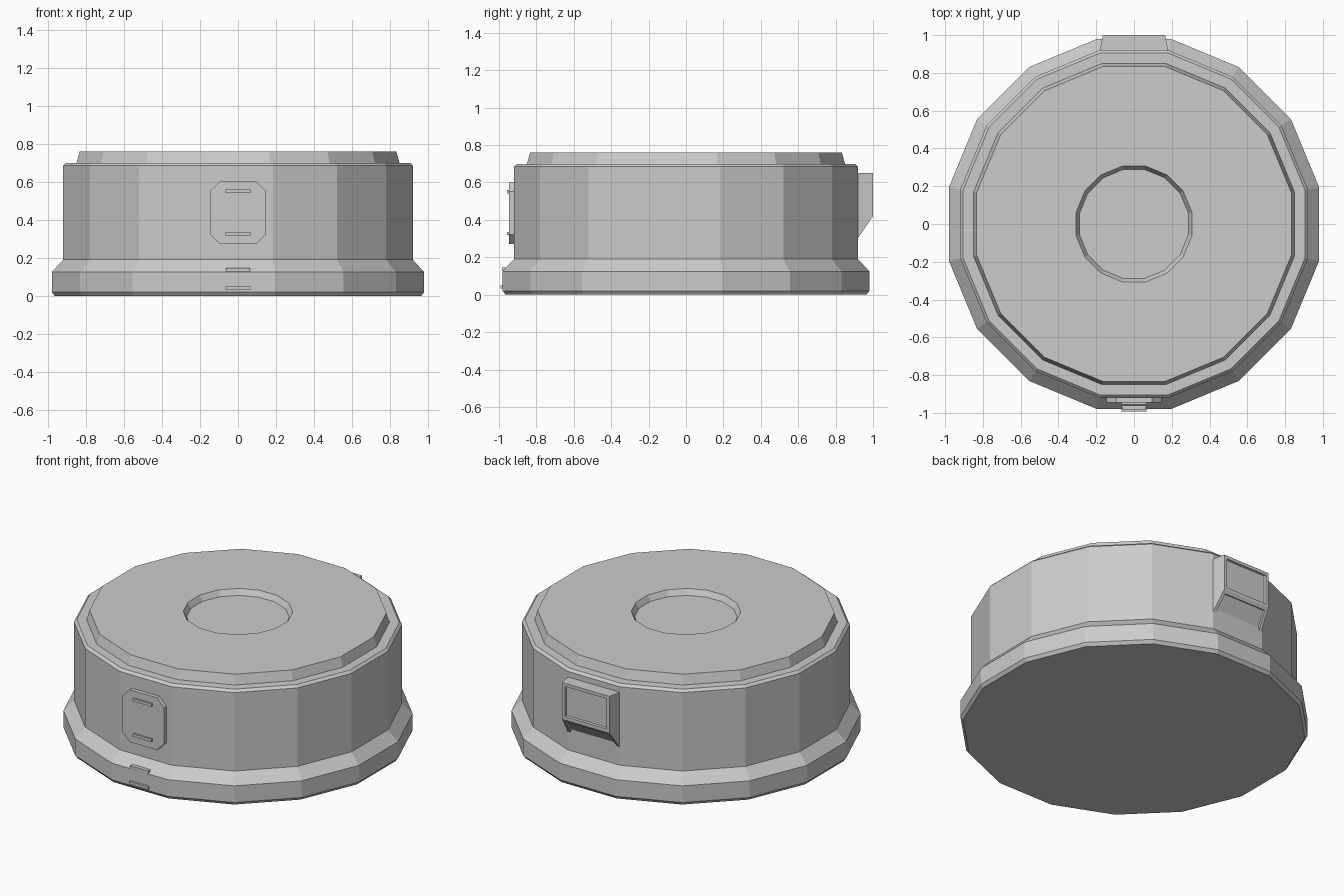
import bpy, bmesh, math

if "Cube" in bpy.data.objects:
    bpy.data.objects.remove(bpy.data.objects["Cube"], do_unlink=True)

SIDES = 16
GREY = (0.6, 0.6, 0.6, 1)
mat = bpy.data.materials.new("light grey")
mat.use_nodes = True
mat.diffuse_color = GREY
mat.node_tree.nodes["Principled BSDF"].inputs["Base Color"].default_value = GREY


def finish(name, bm):
    bmesh.ops.recalc_face_normals(bm, faces=bm.faces)
    mesh = bpy.data.meshes.new(name)
    bm.to_mesh(mesh)
    bm.free()
    mesh.materials.append(mat)
    obj = bpy.data.objects.new(name, mesh)
    bpy.context.collection.objects.link(obj)
    return obj


def ring(bm, apothem, z):
    r = apothem / math.cos(math.pi / SIDES)
    angles = [(i + 0.5) * math.tau / SIDES for i in range(SIDES)]
    return [bm.verts.new((r * math.cos(a), r * math.sin(a), z)) for a in angles]


def box(name, x, y0, y1, z0, z1):
    bm = bmesh.new()
    bmesh.ops.create_cube(bm, size=1)
    for v in bm.verts:
        v.co = (v.co.x * 2 * x, y0 if v.co.y < 0 else y1, z0 if v.co.z < 0 else z1)
    return finish(name, bm)


# Drum body: flared foot, straight wall, stepped lid and shallow round recess
profile = [(0.965, 0), (0.98, 0.02), (0.98, 0.125), (0.92, 0.19), (0.92, 0.685),
           (0.905, 0.7), (0.85, 0.7), (0.833, 0.76), (0.307, 0.76), (0.288, 0.725)]
bm = bmesh.new()
rings = [ring(bm, a, z) for a, z in profile]
for low, high in zip(rings, rings[1:]):
    for i in range(SIDES):
        j = (i + 1) % SIDES
        bm.faces.new((low[i], low[j], high[j], high[i]))
bm.faces.new(rings[0])
bm.faces.new(rings[-1])
finish("drum_body", bm)

# Front hatch plate with clipped corners
bm = bmesh.new()
w, h, c, mid = 0.145, 0.165, 0.05, 0.437
outline = [(w, h - c), (w - c, h), (c - w, h), (-w, h - c),
           (-w, c - h), (c - w, -h), (w - c, -h), (w, c - h)]
plate = bm.faces.new([bm.verts.new((x, -0.91, mid + z)) for x, z in outline])
out = bmesh.ops.extrude_face_region(bm, geom=[plate])
bmesh.ops.translate(bm, vec=(0, -0.035, 0),
                    verts=[g for g in out["geom"] if isinstance(g, bmesh.types.BMVert)])
bmesh.ops.delete(bm, geom=[plate], context="FACES_ONLY") if plate.is_valid else None
finish("front_hatch", bm)

# Small bars on the hatch and on the foot below it
box("hatch_upper_bar", 0.066, -0.956, -0.93, 0.541, 0.559)
box("hatch_lower_bar", 0.066, -0.956, -0.93, 0.318, 0.336)
box("foot_upper_bar", 0.063, -0.985, -0.94, 0.128, 0.146)
box("foot_lower_bar", 0.066, -0.993, -0.96, 0.032, 0.05)

# Rear port housing: tapered sides, upright face and sloped face, both with inset panels
bm = bmesh.new()
section = [(0.185, 0.9, 0.65), (0.165, 1.0, 0.65), (0.165, 1.0, 0.42), (0.185, 0.9, 0.275)]
left = [bm.verts.new(p) for p in section]
right = [bm.verts.new((-x, y, z)) for x, y, z in section]
bm.faces.new(left)
bm.faces.new(right)
sides = [bm.faces.new((left[i], left[(i + 1) % 4], right[(i + 1) % 4], right[i]))
         for i in range(4)]
bmesh.ops.recalc_face_normals(bm, faces=bm.faces)
for face in sides[1:3]:
    bmesh.ops.inset_individual(bm, faces=[face], thickness=0.028, depth=0)
    bmesh.ops.inset_individual(bm, faces=[face], thickness=0.004, depth=-0.012)
finish("rear_port", bm)
